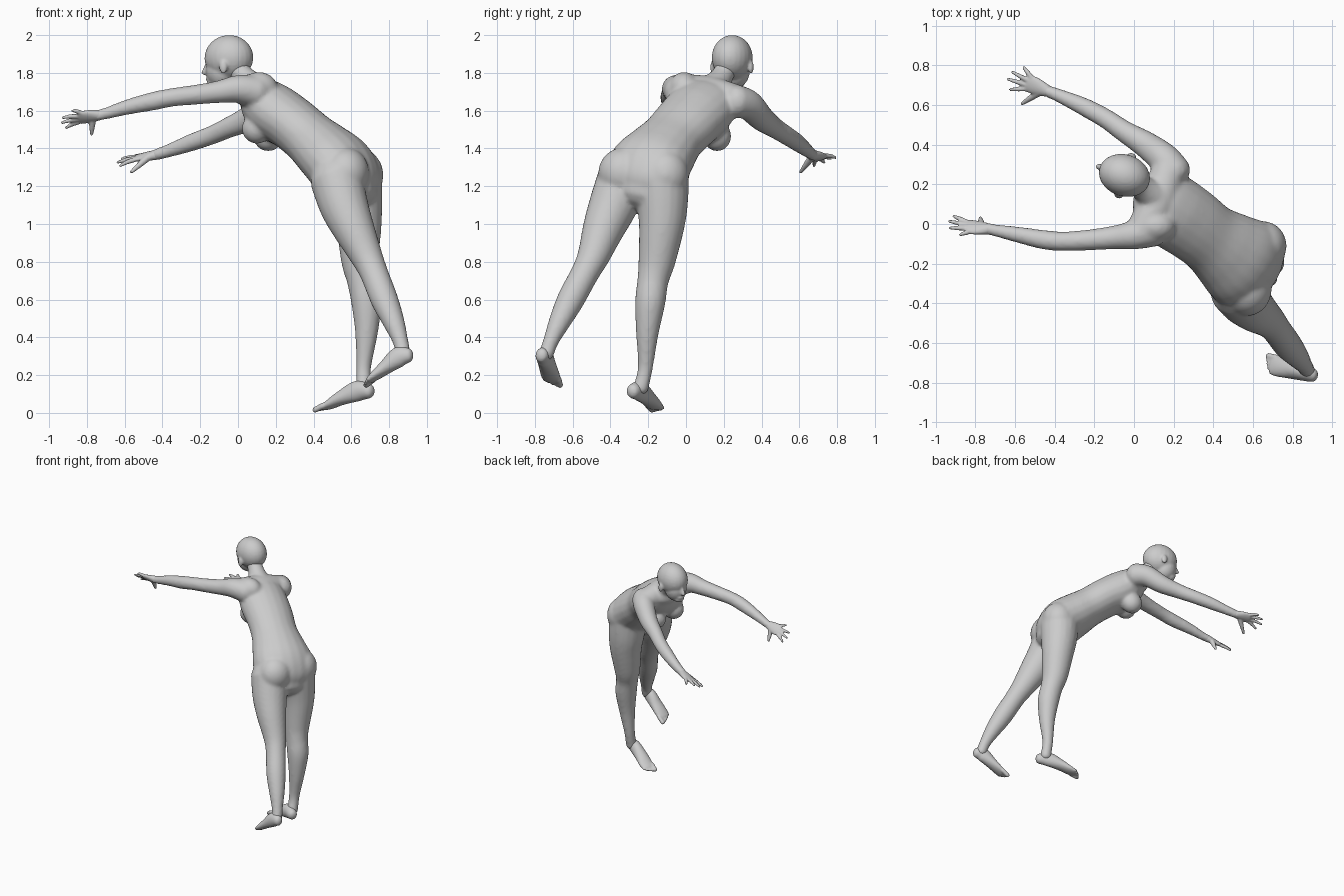
import bpy, bmesh, math
from mathutils import Vector, Matrix

N = 20


def catmull(p, t):
    i = min(int(t), len(p) - 2)
    u = t - i
    a, b, c, d = p[max(i - 1, 0)], p[i], p[i + 1], p[min(i + 2, len(p) - 1)]
    return [0.5 * (2*q + (r - o)*u + (2*o - 5*q + 4*r - s)*u*u + (3*q - o - 3*r + s)*u**3)
            for o, q, r, s in zip(a, b, c, d)]


def tube(bm, secs, side=(0, 1, 0), side_end=None, steps=5):
    """Round-capped loft through sections (x, y, z, half width[, half depth])."""
    secs = [tuple(s) if len(s) == 5 else (*s, s[3]) for s in secs]
    m = (len(secs) - 1) * steps
    pts = [catmull(secs, k / steps) for k in range(m + 1)]
    pos = [Vector(p[:3]) for p in pts]
    s0, s1 = Vector(side), Vector(side_end or side)
    frames = []
    for k in range(m + 1):
        t = (pos[min(k + 1, m)] - pos[max(k - 1, 0)]).normalized()
        s = s0.lerp(s1, k / m)
        s = (s - t * s.dot(t)).normalized()
        frames.append((pos[k], s, t.cross(s), t, pts[k][3], pts[k][4]))
    caps = (80, 55, 30)

    def cap(f, sign, ang):
        c, s, d, t, a, b = f
        w, h = math.cos(math.radians(ang)), math.sin(math.radians(ang))
        return (c + t * sign * h * min(a, b) * 0.8, s, d, t, a * w, b * w)
    full = ([cap(frames[0], -1, g) for g in caps] + frames
            + [cap(frames[-1], 1, g) for g in reversed(caps)])
    rings = []
    for c, s, d, t, a, b in full:
        rings.append([bm.verts.new(c + s * a * math.cos(q) + d * b * math.sin(q))
                      for q in (2 * math.pi * j / N for j in range(N))])
    for r0, r1 in zip(rings, rings[1:]):
        for j in range(N):
            bm.faces.new((r0[j], r0[(j+1) % N], r1[(j+1) % N], r1[j]))
    bm.faces.new(rings[0][::-1])
    bm.faces.new(rings[-1])


def blob(bm, c, r, fwd=(1, 0, 0)):
    """Ellipsoid with radii (forward, sideways, up)."""
    f = Vector(fwd).normalized()
    s = Vector((0, 0, 1)).cross(f).normalized()
    rot = Matrix((f, s, f.cross(s))).transposed().to_4x4()
    bmesh.ops.create_uvsphere(bm, u_segments=24, v_segments=16, radius=1,
                              matrix=Matrix.Translation(c) @ rot @ Matrix.Diagonal((*r, 1)))


def finish(bm, name, voxel, smooth):
    bmesh.ops.recalc_face_normals(bm, faces=bm.faces)
    me = bpy.data.meshes.new(name)
    bm.to_mesh(me)
    bm.free()
    ob = bpy.data.objects.new(name, me)
    bpy.context.collection.objects.link(ob)
    rm = ob.modifiers.new("fuse", 'REMESH')
    rm.mode, rm.voxel_size, rm.use_smooth_shade = 'VOXEL', voxel, True
    sm = ob.modifiers.new("soften", 'SMOOTH')
    sm.factor, sm.iterations = 0.5, smooth


body = bmesh.new()
SH, HIP = (0.38, 0.90, -0.20), (0.5, 0.85, 0.0)
# torso
tube(body, [(0.08, 0.14, 1.69, .13, .09), (0.13, 0.11, 1.65, .18, .13), (0.20, 0.06, 1.59, .19, .15),
            (0.29, 0.0, 1.53, .185, .145), (0.38, -0.07, 1.455, .18, .145), (0.46, -0.13, 1.385, .205, .16),
            (0.54, -0.19, 1.31, .235, .17), (0.59, -0.22, 1.23, .23, .155), (0.61, -0.24, 1.17, .17, .12)],
     SH, HIP)
# shoulder girdle and shoulder blade
tube(body, [(0.03, -0.05, 1.71, .08), (0.12, 0.11, 1.69, .095), (0.18, 0.29, 1.645, .085)], (1, 0, 0))
blob(body, (0.11, -0.01, 1.72), (.10, .08, .085))
# chest and glutes
for c in ((0.16, 0.165, 1.465), (0.10, 0.02, 1.505)):
    blob(body, c, (.08, .075, .08))
blob(body, (0.65, -0.11, 1.26), (.12, .125, .135))
blob(body, (0.57, -0.33, 1.27), (.125, .135, .135))
# neck
tube(body, [(0.10, 0.14, 1.71, .085), (0.03, 0.19, 1.78, .06), (-0.02, 0.225, 1.85, .058)])
# arms
tube(body, [(0.10, -0.03, 1.70, .085), (0.0, -0.055, 1.715, .074), (-0.10, -0.068, 1.70, .06),
            (-0.22, -0.08, 1.685, .053), (-0.35, -0.087, 1.67, .049), (-0.45, -0.08, 1.65, .049),
            (-0.58, -0.055, 1.62, .041), (-0.70, -0.032, 1.585, .031), (-0.75, -0.022, 1.574, .03)])
tube(body, [(0.20, 0.26, 1.65, .09), (0.15, 0.33, 1.63, .08), (0.06, 0.40, 1.56, .068),
            (-0.05, 0.468, 1.51, .055), (-0.14, 0.53, 1.47, .05), (-0.25, 0.59, 1.43, .046),
            (-0.36, 0.64, 1.39, .036), (-0.44, 0.672, 1.365, .03)])
# legs
tube(body, [(0.52, -0.33, 1.24, .14), (0.56, -0.385, 1.10, .13), (0.61, -0.435, 0.98, .112),
            (0.68, -0.49, 0.83, .086), (0.72, -0.535, 0.74, .075), (0.775, -0.61, 0.60, .073),
            (0.825, -0.67, 0.48, .058), (0.86, -0.715, 0.38, .042), (0.875, -0.74, 0.31, .04)])
tube(body, [(0.62, -0.13, 1.24, .145), (0.63, -0.125, 1.10, .135), (0.64, -0.13, 0.98, .12),
            (0.645, -0.155, 0.80, .098), (0.66, -0.175, 0.70, .083), (0.68, -0.19, 0.58, .08),
            (0.68, -0.205, 0.42, .06), (0.665, -0.215, 0.24, .04), (0.665, -0.24, 0.13, .042)])
finish(body, "body", 0.012, 7)

# head: skull, face, jaw, nose, ears
head = bmesh.new()
F = Vector((-0.94, 0.32, -0.08)).normalized()
S = Vector((0, 0, 1)).cross(F).normalized()
U = F.cross(S)
C = Vector((-0.048, 0.245, 1.88))


def at(f, s, u):
    return C + F * f + S * s + U * u


blob(head, C, (.132, .106, .12), F)
blob(head, at(.045, 0, -.065), (.085, .08, .095), F)
blob(head, at(.085, 0, -.125), (.045, .042, .032), F)
tube(head, [(*at(.122, 0, -.02), .01), (*at(.136, 0, -.05), .013), (*at(.144, 0, -.068), .016)], S)
tube(head, [(*at(.117, -.026, -.105), .008), (*at(.126, 0, -.104), .011), (*at(.117, .026, -.105), .008)], U)
for k in (-1, 1):
    blob(head, at(.0, k * .107, -.05), (.022, .013, .036), F)
    tube(head, [(*at(.112, k * .02, -.005), .009), (*at(.1, k * .06, -.005), .009)], U)
finish(head, "head", 0.008, 4)


# hands: fingertips run pinky, ring, middle, index, then thumb
def hand(name, wrist, tips):
    bm = bmesh.new()
    w = Vector(wrist)
    tips = [Vector(t) for t in tips]
    mid = (tips[1] + tips[2]) / 2
    side = (tips[3] - tips[0]).normalized()
    knuckle = w.lerp(mid, 0.5)
    tube(bm, [(*w, .03, .027), (*w.lerp(mid, .25), .043, .022), (*knuckle, .047, .016)], side)
    for i, tip in enumerate(tips[:4]):
        base = knuckle + side * (-.034 + .023 * i)
        base2 = base.lerp(tip, .5) + Vector((0, 0, .004))
        tube(bm, [(*base, .013), (*base2, .0115), (*tip.lerp(base, .06), .0075)], side)
    root = w.lerp(mid, .15) + side * .018
    tube(bm, [(*root, .02), (*root.lerp(tips[4], .55), .015), (*tips[4], .009)], mid - w)
    finish(bm, name, 0.006, 2)


hand("left_hand", (-0.735, -0.025, 1.577),
     [(-.88, -.055, 1.60), (-.935, -.02, 1.562), (-.938, .015, 1.535), (-.915, .042, 1.507), (-.775, .03, 1.475)])
hand("right_hand", (-0.435, 0.67, 1.366),
     [(-.56, .795, 1.35), (-.62, .77, 1.345), (-.643, .733, 1.325), (-.63, .678, 1.305), (-.565, .607, 1.275)])


# feet: side points from little toe to big toe
def foot(name, secs, side):
    bm = bmesh.new()
    tube(bm, secs, side)
    s = Vector(side).normalized()
    end = Vector(secs[-1][:3])
    f = (end - Vector(secs[-3][:3])).normalized()
    for i in range(5):
        r = (.010, .011, .0115, .012, .017)[i]
        base = end + s * (-.041 + .02 * i)
        tip = base + f * (.012, .024, .032, .036, .036)[i]
        tube(bm, [(*(base - f * .02), r), (*tip, r * .9)], s)
    finish(bm, name, 0.007, 3)


foot("right_foot", [(.692, -.28, .115, .037, .04), (.63, -.243, .115, .043, .055), (.54, -.2, .075, .05, .037),
                    (.49, -.175, .046, .053, .026), (.455, -.16, .03, .047, .017)], (-.5, -.85, 0))
foot("left_foot", [(.90, -.763, .305, .035, .04), (.85, -.748, .295, .042, .055), (.78, -.73, .24, .049, .038),
                   (.73, -.718, .2, .053, .027), (.70, -.71, .175, .05, .018)], (.1, 1, -.2))
